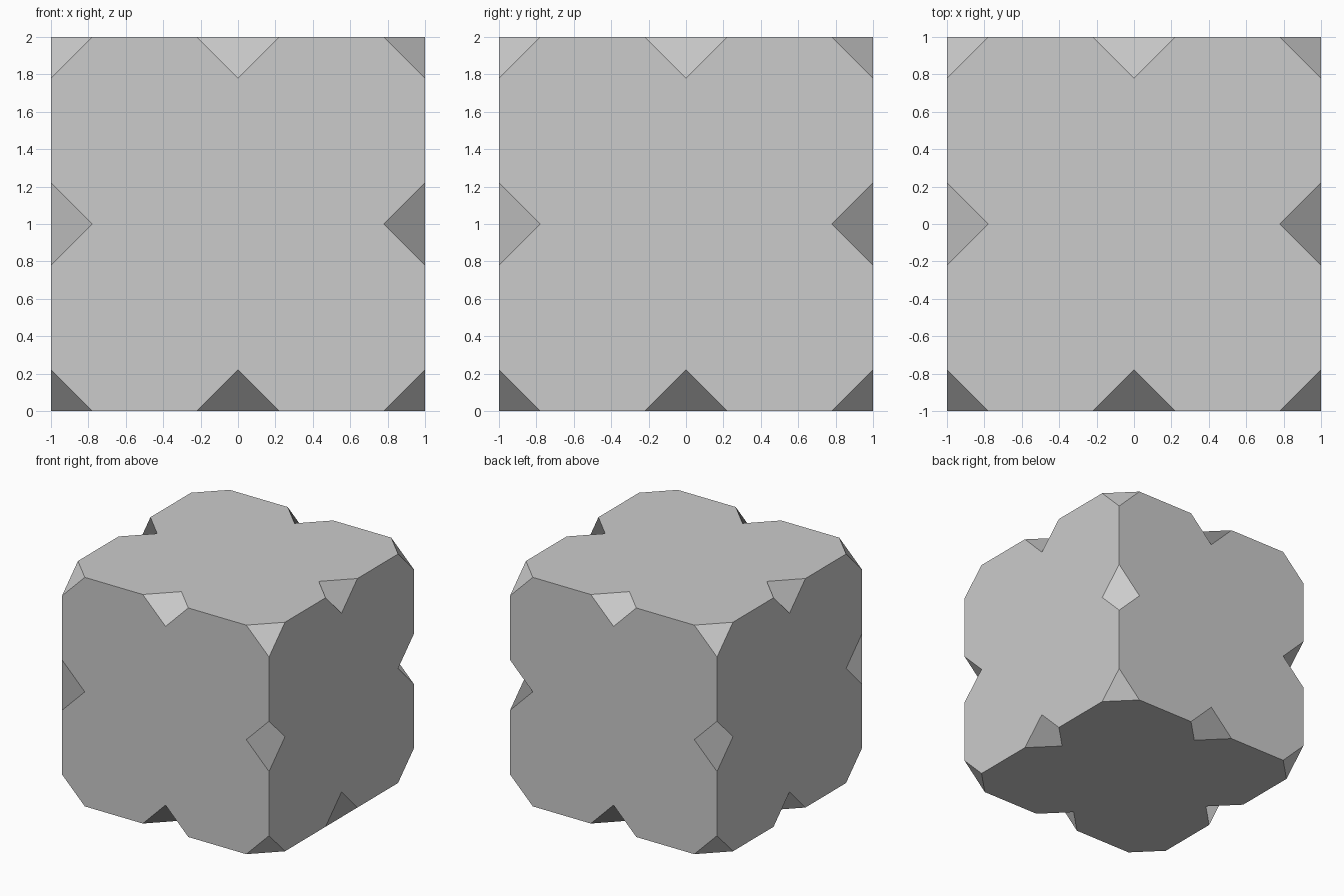
import bpy, bmesh
from mathutils import Vector

if "Cube" in bpy.data.objects:
    bpy.data.objects.remove(bpy.data.objects["Cube"])

CUT = 0.22

bm = bmesh.new()
bmesh.ops.create_cube(bm, size=2)

# split every edge and face once, then chamfer the corner and mid-edge points
bmesh.ops.subdivide_edges(bm, edges=bm.edges[:], cuts=1, use_grid_fill=True)
rim = [v for v in bm.verts if sum(abs(c) > 0.9 for c in v.co) >= 2]
bmesh.ops.bevel(bm, geom=rim, offset=CUT, offset_type='ABSOLUTE',
                segments=1, profile=0.5, affect='VERTICES')

# mid-edge chamfers are bent quads: most fold inward, two stay flush
flush_edges = [Vector((-1, -1, 0)), Vector((1, 0, -1))]


def on_edge(v):
    return sum(abs(c) > 0.99 for c in v.co) == 2


def is_notch(face):
    return len(face.verts) == 4 and sum(on_edge(v) for v in face.verts) == 2 \
        and sum(abs(c) > 0.9 for c in face.calc_center_median()) == 2


for face in [f for f in bm.faces if is_notch(f)]:
    centre = face.calc_center_median()
    flush = any((centre - e).length < 0.2 for e in flush_edges)
    verts = list(face.verts)
    # the first corner decides which diagonal the quad folds along
    start = next(i for i, v in enumerate(verts) if on_edge(v) == flush)
    edge_verts = [v for v in verts if on_edge(v)]
    bm.faces.remove(face)
    bm.faces.new(verts[start:] + verts[:start])
    if flush:
        for v in edge_verts:
            v.co -= Vector([round(c) if abs(c) > 0.9 else 0 for c in v.co]) * 0.0002

bmesh.ops.translate(bm, verts=bm.verts[:], vec=(0, 0, 1))
bm.normal_update()

mesh = bpy.data.meshes.new("notched_cube")
bm.to_mesh(mesh)
bm.free()
cube = bpy.data.objects.new("notched_cube", mesh)
bpy.context.collection.objects.link(cube)
